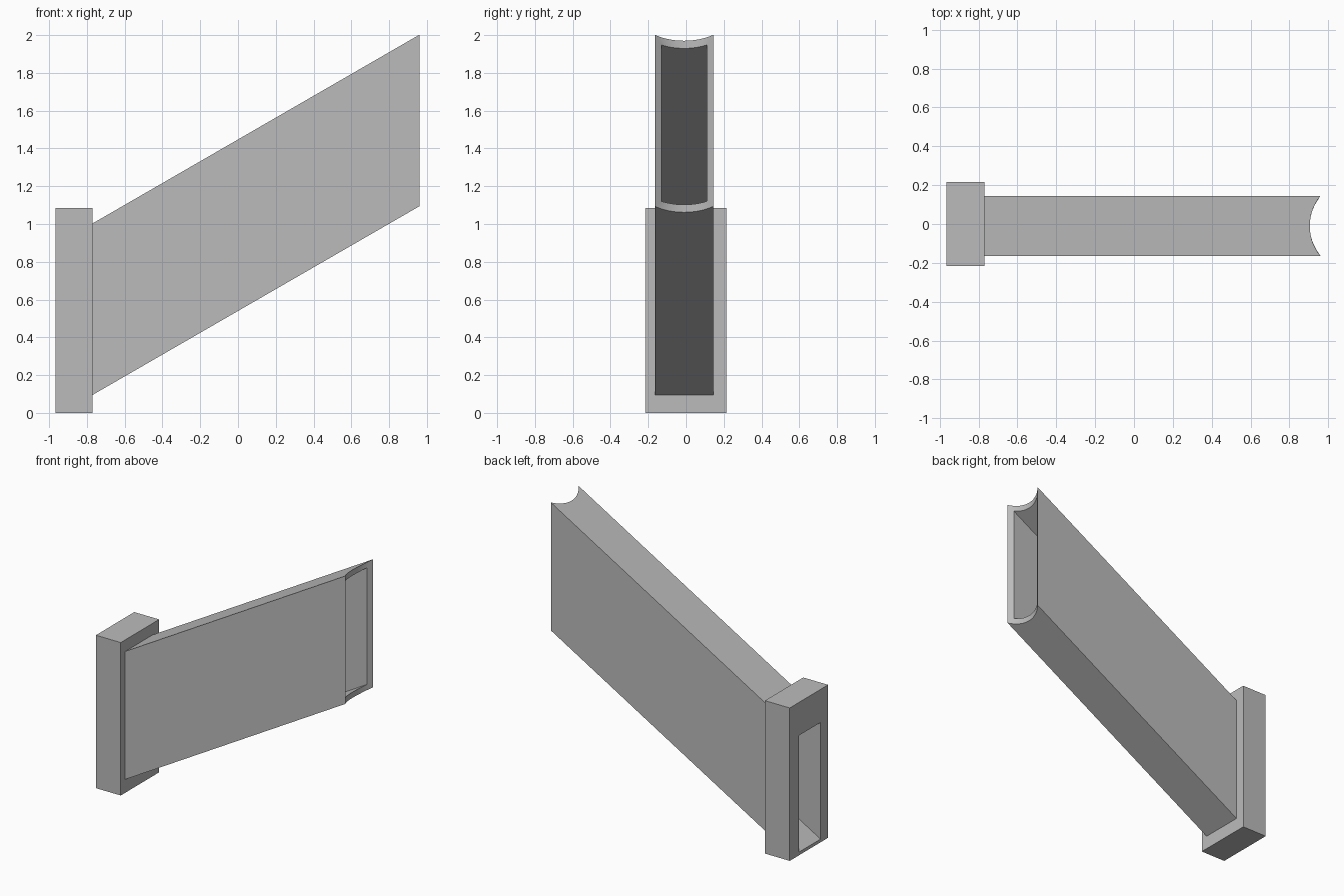
import bpy, bmesh, math

cube = bpy.data.objects.get("Cube")
if cube:
    bpy.data.objects.remove(cube, do_unlink=True)

STEPS = 24                       # divisions across the width
BACK, JOINT, TIP = -0.965, -0.77, 0.96
SLOPE = math.tan(math.radians(30))
MID_Y, HALF_W, WALL = -0.01, 0.155, 0.035
WALL_Z = WALL / math.cos(math.radians(30))
BOTTOM, TOP = 0.095, 1.003       # tube height range at the joint
RADIUS = 0.246                   # round notch at the far end

grey = bpy.data.materials.new("steel grey")
grey.use_nodes = True
colour = (0.5, 0.5, 0.5, 1)
grey.diffuse_color = colour
grey.node_tree.nodes["Principled BSDF"].inputs["Base Color"].default_value = colour


def loop(half, mid, low, high, x_at, slope=0.0):
    """Rectangular ring, subdivided across its width; x may vary with y."""
    offs = [half * (2 * i / STEPS - 1) for i in range(STEPS + 1)]
    ring = []
    for z, row in ((high, offs), (low, offs[::-1])):
        for o in row:
            x = x_at(o)
            ring.append((x, mid + o, z + slope * (x - JOINT)))
    return ring


def outer(x_at):
    return loop(HALF_W, MID_Y, BOTTOM, TOP, x_at, SLOPE)


def inner(x_at):
    return loop(HALF_W - WALL, MID_Y, BOTTOM + WALL_Z, TOP - WALL_Z, x_at, SLOPE)


def flange(x_at):
    return loop(0.215, 0, 0, 1.085, x_at)


def at_back(o):
    return BACK


def at_joint(o):
    return JOINT


def at_notch(o):
    centre = TIP + math.sqrt(RADIUS ** 2 - HALF_W ** 2)
    return centre - math.sqrt(RADIUS ** 2 - o ** 2)


def loft(name, rings):
    """Skin a sequence of matching rings."""
    bm = bmesh.new()
    rows = [[bm.verts.new(p) for p in r] for r in rings]
    n = len(rows[0])
    for a, b in zip(rows, rows[1:]):
        for i in range(n):
            j = (i + 1) % n
            bm.faces.new((a[i], b[i], b[j], a[j]))
    mesh = bpy.data.meshes.new(name)
    bm.to_mesh(mesh)
    bm.free()
    mesh.materials.append(grey)
    obj = bpy.data.objects.new(name, mesh)
    bpy.context.collection.objects.link(obj)
    bpy.ops.object.select_all(action="DESELECT")
    obj.select_set(True)
    bpy.context.view_layer.objects.active = obj
    bpy.ops.object.shade_smooth_by_angle(angle=math.radians(25))
    return obj


# Upright end block with the sloping passage through it
loft("end_flange", [inner(at_joint), inner(at_back), flange(at_back),
                    flange(at_joint), outer(at_joint)])

# Sloping hollow tube with a rounded notch at its far end
loft("sloping_tube", [outer(at_joint), outer(at_notch),
                      inner(at_notch), inner(at_joint)])
